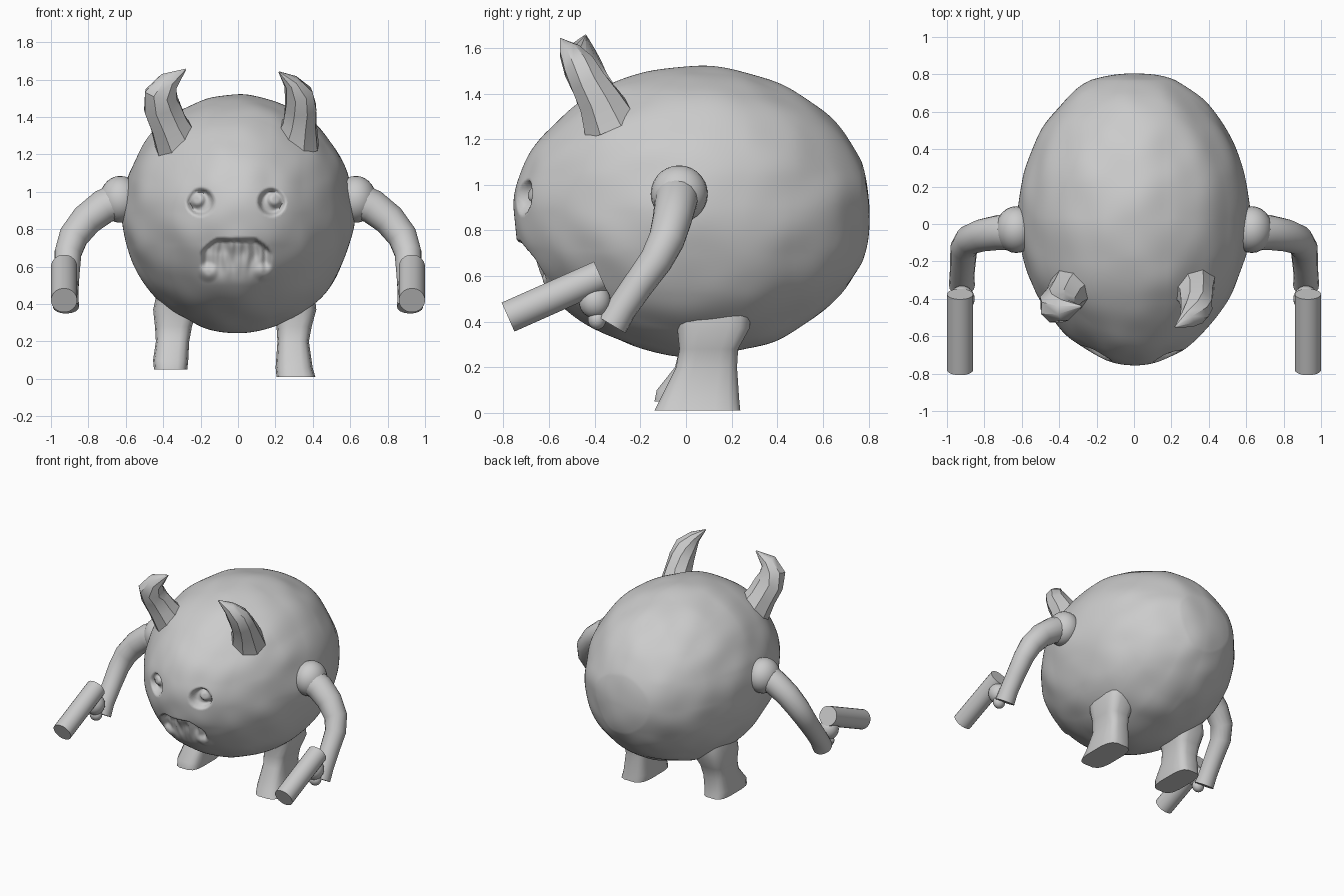
import bpy, bmesh, math
from mathutils import Vector, noise

cube = bpy.data.objects.get("Cube")
if cube:
    bpy.data.objects.remove(cube, do_unlink=True)

grey = bpy.data.materials.new("clay grey")
grey.use_nodes = True
grey.diffuse_color = (0.6, 0.6, 0.6, 1)
grey.node_tree.nodes["Principled BSDF"].inputs["Base Color"].default_value = (0.6, 0.6, 0.6, 1)


def finish(name, bm, angle=45, mirror=False):
    bmesh.ops.recalc_face_normals(bm, faces=bm.faces)
    mesh = bpy.data.meshes.new(name)
    bm.to_mesh(mesh)
    bm.free()
    mesh.materials.append(grey)
    ob = bpy.data.objects.new(name, mesh)
    bpy.context.collection.objects.link(ob)
    bpy.ops.object.select_all(action='DESELECT')
    ob.select_set(True)
    bpy.context.view_layer.objects.active = ob
    bpy.ops.object.shade_smooth_by_angle(angle=math.radians(angle))
    if mirror:
        ob.modifiers.new("mirror", 'MIRROR').use_mirror_merge = False
    return ob


def loft(name, sections, sides=16, ref=(0, 1, 0), power=1.0, level=False, angle=45, mirror=False):
    """Skin rings along a path; each section is (centre, width, depth)."""
    bm = bmesh.new()
    pts = [Vector(s[0]) for s in sections]
    rings = []
    for i, (_, rx, ry) in enumerate(sections):
        t = pts[min(i + 1, len(pts) - 1)] - pts[max(i - 1, 0)]
        t = Vector((0, 0, 1)) if level else t.normalized()
        a = t.cross(Vector(ref)).normalized()
        b = t.cross(a)
        ring = []
        for k in range(sides):
            w = math.tau * (k + 0.5) / sides
            c, s = math.cos(w), math.sin(w)
            c = math.copysign(abs(c) ** power, c)
            s = math.copysign(abs(s) ** power, s)
            ring.append(bm.verts.new(pts[i] + a * c * rx + b * s * ry))
        rings.append(ring)
    for r, q in zip(rings, rings[1:]):
        for k in range(sides):
            n = (k + 1) % sides
            bm.faces.new((r[k], r[n], q[n], q[k]))
    bm.faces.new(rings[0])
    bm.faces.new(rings[-1])
    return finish(name, bm, angle, mirror)


def ball(name, centre, radii, mirror=False):
    bm = bmesh.new()
    bmesh.ops.create_uvsphere(bm, u_segments=24, v_segments=14, radius=1)
    for v in bm.verts:
        v.co = Vector(centre) + Vector(c * r for c, r in zip(v.co, radii))
    return finish(name, bm, 60, mirror)


def step(lo, hi, x):
    x = max(0.0, min(1.0, (x - lo) / (hi - lo)))
    return x * x * (3 - 2 * x)


# Body: egg with a tapered front, sculpted eye sockets and mouth
bm = bmesh.new()
bmesh.ops.create_icosphere(bm, subdivisions=7, radius=1)
for v in bm.verts:
    n = v.co.copy()
    taper = 1 - 0.1 * min(n.y, 0) ** 2
    p = Vector((n.x * 0.62 * taper, n.y * 0.79 + 0.03, 0.885 + n.z * 0.635 * taper))
    p += n * noise.noise(n * 3.5) * 0.012
    # slightly flattened rear
    if p.y > 0.77:
        p.y = 0.77 + (p.y - 0.77) * 0.7
    if p.y < -0.3:
        for ex in (-0.2, 0.18):
            dx, dz = p.x - ex, p.z - 0.945
            d = math.hypot(dx, dz)
            socket = 0.055 * (1 - step(0.05, 0.078, d))
            # eyeball sits toward the outer side, leaving a crescent at the nose side
            off = math.hypot(dx - math.copysign(0.02, ex), dz - 0.015)
            p.y += socket - 0.035 * (1 - step(0.02, 0.055, off))
        # arched mouth with ragged teeth, shallow toward the bottom
        arch = 0.755 - 1.6 * max(abs(p.x + 0.01) - 0.1, 0) ** 1.3
        wide = 1 - step(0.15, 0.2, abs(p.x + 0.01))
        deep = wide * (1 - step(arch - 0.025, arch, p.z)) * step(0.5, 0.7, p.z)
        ragged = noise.noise(Vector((p.x * 28, 0, p.z * 9))) * 0.025
        p.y += deep * (0.06 + ragged)
        # cheek lumps at the mouth corners
        for cx in (-0.16, 0.14):
            d = math.hypot(p.x - cx, p.z - 0.57)
            p.y -= 0.022 * (1 - step(0.01, 0.06, d))
    v.co = p
finish("body", bm, 70)

# Horns: each curls inward to a point
loft("right_horn", [((-0.32, -0.33, 1.25), .13, .13), ((-0.37, -0.38, 1.36), .105, .1),
                    ((-0.405, -0.42, 1.45), .105, .085), ((-0.41, -0.45, 1.52), .095, .085),
                    ((-0.37, -0.46, 1.59), .06, .06), ((-0.28, -0.44, 1.655), .004, .004)],
     sides=8, angle=40)
loft("left_horn", [((0.31, -0.33, 1.26), .13, .13), ((0.33, -0.38, 1.37), .095, .1),
                   ((0.335, -0.43, 1.45), .09, .085), ((0.325, -0.47, 1.52), .08, .075),
                   ((0.285, -0.51, 1.585), .045, .05), ((0.22, -0.55, 1.64), .004, .004)],
     sides=8, angle=40)

# Shoulders, bent arms, fists and the short rods they hold
ball("shoulders", (0.63, -0.03, 0.96), (0.11, 0.125, 0.125), True)
loft("arms", [((0.62, -0.04, 0.96), .1, .1), ((0.72, -0.045, 0.92), .095, .09),
              ((0.81, -0.06, 0.85), .088, .085), ((0.88, -0.085, 0.76), .08, .08),
              ((0.91, -0.13, 0.67), .073, .073), ((0.915, -0.21, 0.56), .068, .068),
              ((0.92, -0.28, 0.46), .066, .066), ((0.92, -0.325, 0.385), .07, .07)],
     ref=(1, -1, 1), mirror=True)
ball("fists", (0.92, -0.4, 0.49), (0.068, 0.07, 0.075), True)
ball("thumbs", (0.92, -0.39, 0.41), (0.045, 0.04, 0.045), True)
loft("rods", [((0.93, -0.375, 0.6), .07, .07), ((0.93, -0.78, 0.42), .07, .07)],
     sides=24, ref=(1, 0, 0), mirror=True)

# Legs: pinched ankles over wedge-shaped feet
loft("left_leg", [((0.31, 0.05, 0.01), .105, .19), ((0.3, 0.06, 0.06), .1, .175),
                  ((0.295, 0.09, 0.2), .085, .135), ((0.3, 0.1, 0.28), .095, .13),
                  ((0.305, 0.12, 0.37), .115, .16), ((0.29, 0.12, 0.46), .12, .17)],
     power=0.55, level=True)
loft("right_leg", [((-0.36, 0.04, 0.05), .09, .18), ((-0.36, 0.04, 0.1), .095, .17),
                   ((-0.35, 0.08, 0.2), .09, .13), ((-0.345, 0.1, 0.28), .1, .13),
                   ((-0.335, 0.12, 0.37), .12, .16), ((-0.31, 0.12, 0.46), .125, .17)],
     power=0.55, level=True)
